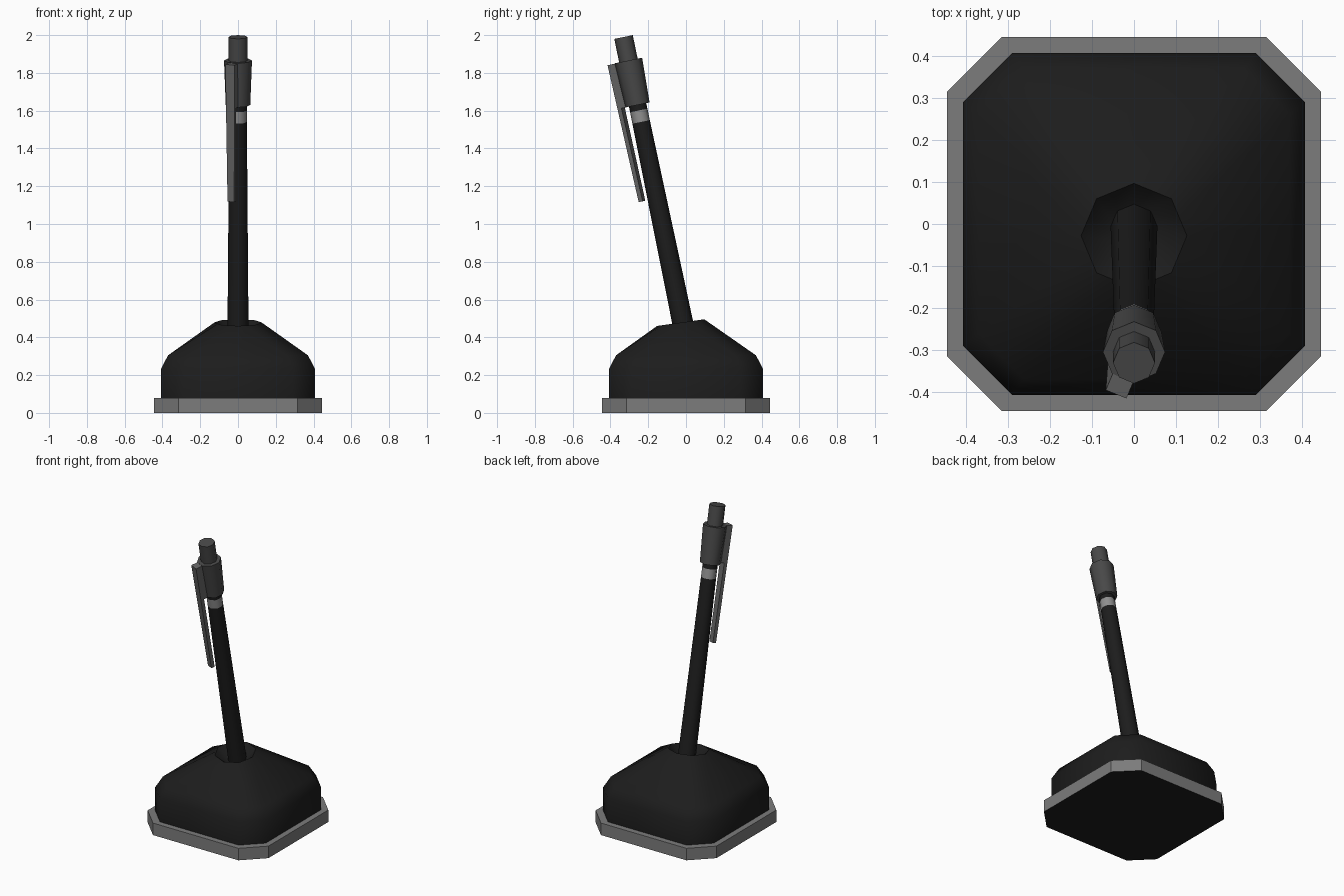
import bpy, bmesh
from math import sin, cos, radians, pi
from mathutils import Vector, Matrix

if "Cube" in bpy.data.objects:
    bpy.data.objects.remove(bpy.data.objects["Cube"])


def material(name, v):
    m = bpy.data.materials.new(name)
    m.diffuse_color = (v, v, v, 1)
    m.use_nodes = True
    m.node_tree.nodes["Principled BSDF"].inputs["Base Color"].default_value = m.diffuse_color
    return m


BLACK = material("black", 0.012)
PLATE = material("plate_grey", 0.2)
CAP = material("cap_grey", 0.065)
CLIP = material("clip_grey", 0.13)
RING = material("ring_grey", 0.28)


def loft(name, rings, mats, angle=30, matrix=Matrix(), seg_mats=None, caps=True, bottom_mat=0):
    """Skin a stack of equal-length point rings."""
    bm = bmesh.new()
    loops = [[bm.verts.new(p) for p in r] for r in rings]
    n = len(rings[0])
    for k, (a, b) in enumerate(zip(loops, loops[1:])):
        for i in range(n):
            j = (i + 1) % n
            f = bm.faces.new((a[i], a[j], b[j], b[i]))
            f.material_index = seg_mats[k] if seg_mats else 0
    if caps:
        bm.faces.new(loops[0][::-1]).material_index = bottom_mat
        bm.faces.new(loops[-1])
    bmesh.ops.recalc_face_normals(bm, faces=bm.faces)
    me = bpy.data.meshes.new(name)
    bm.to_mesh(me)
    bm.free()
    for m in mats:
        me.materials.append(m)
    ob = bpy.data.objects.new(name, me)
    ob.matrix_world = matrix
    bpy.context.collection.objects.link(ob)
    if angle:
        me.shade_smooth()
        me.set_sharp_from_angle(angle=radians(angle))
    return ob


def chamfered(h, c, z):
    """Chamfered square with edge midpoints: 16 points."""
    m = (h + c) / 2
    pts = []
    for q in range(4):
        rot = Matrix.Rotation(q * pi / 2, 3, 'Z')
        pts += [rot @ Vector(p) for p in ((h, 0, z), (h, c, z), (m, m, z), (c, h, z))]
    return pts


def rim(r, depth):
    """Tilted octagon around the pen socket, with edge midpoints."""
    mat = Matrix.Translation((0, -0.028, 0.478)) @ Matrix.Rotation(radians(8), 4, 'X')
    return [mat @ Vector((r * k * cos(a), r * k * sin(a), -depth))
            for i in range(16)
            for a, k in [(i * pi / 8, cos(pi / 8) if i % 2 else 1)]]


def octagon(r, s):
    return [(r * cos(i * pi / 4), r * sin(i * pi / 4), s) for i in range(8)]


# Base: grey plate with a dark underside, and the black weighted body
loft("base_plate", [chamfered(0.445, 0.315, 0), chamfered(0.445, 0.315, 0.08)],
     [PLATE, BLACK], angle=0, bottom_mat=1)
loft("base_body", [chamfered(0.407, 0.29, 0.08), chamfered(0.407, 0.29, 0.235),
                   chamfered(0.37, 0.262, 0.305), rim(0.126, 0), rim(0.056, 0.06)],
     [BLACK], angle=50)

# Pen, built upright then leaned towards the front
pen = Matrix.Translation((0, -0.017, 0.475)) @ Matrix.Rotation(radians(11.7), 4, 'X')
loft("pen_barrel", [octagon(r, s) for r, s in
                    ((0.056, -0.08), (0.047, 1.088), (0.047, 1.15), (0.046, 1.2))],
     [BLACK, RING], angle=50, matrix=pen, seg_mats=[0, 1, 0])
loft("pen_cap", [octagon(0.065, 1.18), octagon(0.074, 1.42)], [CAP], angle=50, matrix=pen)
loft("pen_button", [octagon(0.05, 1.40), octagon(0.05, 1.547)], [CAP], angle=50, matrix=pen)

# Clip: side profile (distance from axis, height) extruded, narrower at the tip
profile = [(0.1116, 1.418), (0.099, 0.675), (0.076, 0.675),
           (0.085, 1.18), (0.055, 1.18), (0.055, 1.418)]
u = Vector((-sin(pi / 8), -cos(pi / 8), 0))
t = Vector((cos(pi / 8), -sin(pi / 8), 0))
sides = []
for sign in (-1, 1):
    sides.append([u * d + t * sign * (0.019 + 0.0075 * (s - 0.675) / 0.74) + Vector((0, 0, s))
                  for d, s in profile])
loft("pen_clip", sides, [CLIP], angle=0, matrix=pen)
